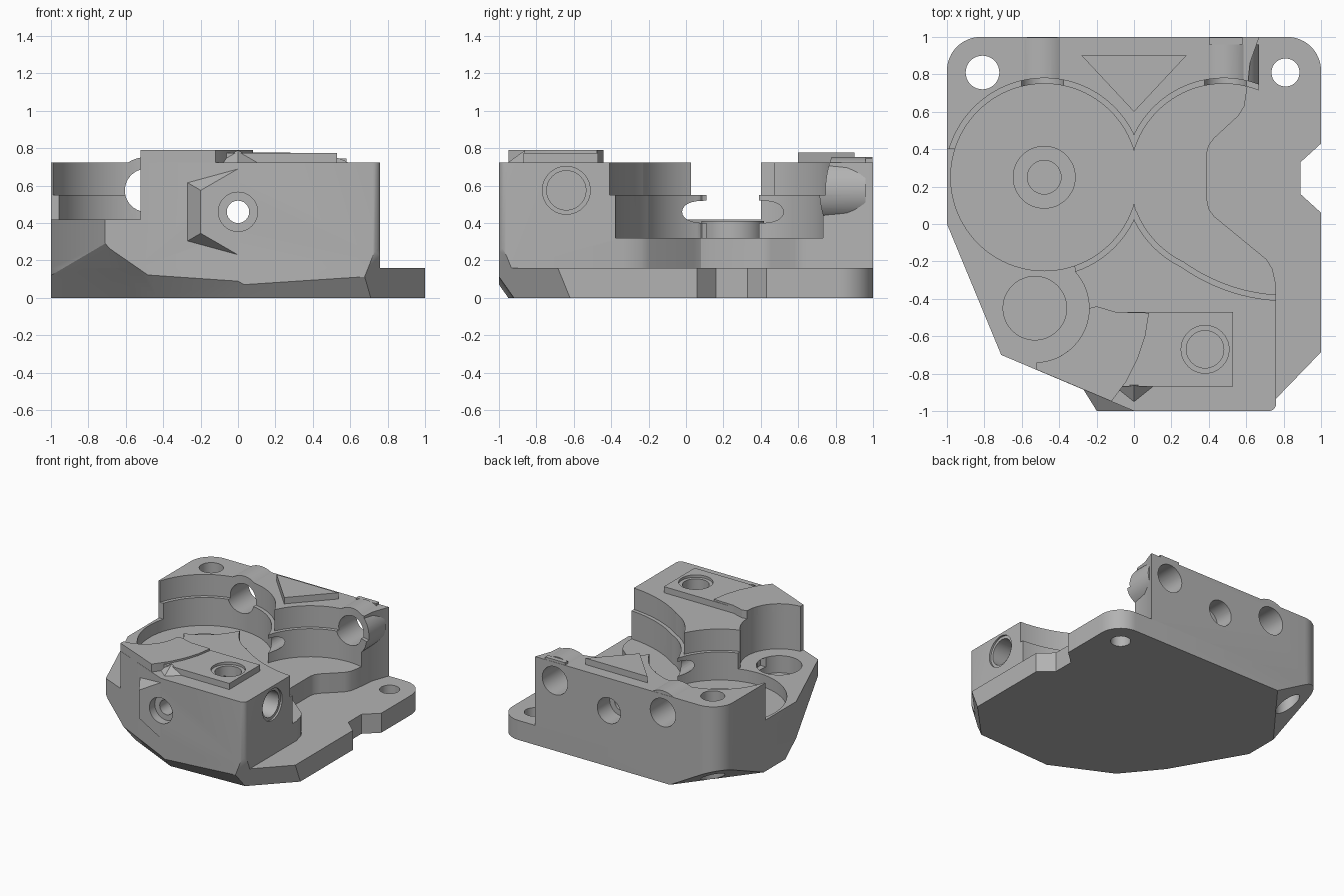
import bpy, bmesh, math
from math import sin, cos, radians, pi
from mathutils import Vector, Matrix

if "Cube" in bpy.data.objects:
    bpy.data.objects.remove(bpy.data.objects["Cube"])

grey = bpy.data.materials.new("machined_grey")
grey.use_nodes = True
grey.diffuse_color = (0.45, 0.45, 0.45, 1)
grey.node_tree.nodes["Principled BSDF"].inputs["Base Color"].default_value = (0.45, 0.45, 0.45, 1)


def finish(name, bm):
    bmesh.ops.recalc_face_normals(bm, faces=bm.faces)
    mesh = bpy.data.meshes.new(name)
    bm.to_mesh(mesh)
    bm.free()
    mesh.materials.append(grey)
    ob = bpy.data.objects.new(name, mesh)
    bpy.context.scene.collection.objects.link(ob)
    return ob


def arc(cx, cy, r, a0, a1, n=12):
    return [(cx + r * cos(radians(a0 + (a1 - a0) * i / n)),
             cy + r * sin(radians(a0 + (a1 - a0) * i / n))) for i in range(n + 1)]


def prism(name, pts, z0, z1, planes=()):
    """Extrude an outline upward, then trim it with (point, normal) planes."""
    bm = bmesh.new()
    face = bm.faces.new([bm.verts.new((x, y, z0)) for x, y in pts])
    new = bmesh.ops.extrude_face_region(bm, geom=[face])["geom"]
    bmesh.ops.translate(bm, vec=(0, 0, z1 - z0),
                        verts=[g for g in new if isinstance(g, bmesh.types.BMVert)])
    bmesh.ops.recalc_face_normals(bm, faces=bm.faces)
    for co, no in planes:
        bmesh.ops.bisect_plane(bm, geom=bm.verts[:] + bm.edges[:] + bm.faces[:],
                               plane_co=co, plane_no=no, clear_outer=True)
        rim = [e for e in bm.edges if e.is_boundary]
        if rim:
            bmesh.ops.holes_fill(bm, edges=rim, sides=0)
    return finish(name, bm)


def rod(name, axis, start, end, at, r, r2=None, sides=48):
    """Cylinder or cone along an axis; 'at' holds the other two coordinates."""
    bm = bmesh.new()
    bmesh.ops.create_cone(bm, cap_ends=True, segments=sides, radius1=r,
                          radius2=r if r2 is None else r2, depth=abs(end - start))
    rot = Matrix.Identity(4)
    sign = 1 if end > start else -1
    if axis == "x":
        rot = Matrix.Rotation(sign * pi / 2, 4, "Y")
    elif axis == "y":
        rot = Matrix.Rotation(-sign * pi / 2, 4, "X")
    elif sign < 0:
        rot = Matrix.Rotation(pi, 4, "X")
    centre = list(at)
    centre.insert("xyz".index(axis), (start + end) / 2)
    bmesh.ops.transform(bm, matrix=Matrix.Translation(centre) @ rot, verts=bm.verts)
    return finish(name, bm)


# Sloping underside trims: two points on the bottom edge and one on the wall
def trim(a, b, c):
    a, b, c = Vector(a), Vector(b), Vector(c)
    n = (b - a).cross(c - a).normalized()
    return a, (n if n.z < 0 else -n)


trims = [
    trim((-.555, 1, 0), (-1, .42, 0), (-.95, .95, .2)),
    trim((-1, .14, 0), (-.67, -.43, 0), (-1, 0, .12)),
    trim((-.67, -.43, 0), (-.43, -.72, 0), (-.71, -.7, .28)),
    trim((-.43, -.72, 0), (.05, -.95, 0), (-.47, -.8, .12)),
    trim((.05, -.95, 0), (.71, -.92, 0), (.4, -1, .095)),
    trim((.71, -.92, 0), (1, -.62, 0), (.76, -.97, .25)),
]

left_side = arc(-.82, .82, .18, 90, 180) + [(-1, 0), (-.71, -.7), (0, -1)]

# Base plate with the notched right edge
base = prism("base_plate", left_side + [(.76, -1), (1, -.76), (1, .06), (.89, .16),
             (.89, .33), (1, .43)] + arc(.82, .82, .18, 0, 90), 0, .16, trims)

# Main housing block
block = prism("main_block", left_side + arc(.72, -.96, .04, -90, 0, 5) + [
    (.76, -.33), (.74, -.24), (.71, -.19), (.43, .04), (.4, .08), (.39, .13), (.39, .38),
    (.4, .42), (.43, .46), (.56, .58), (.59, .63), (.61, .76), (.62, .86), (.67, 1)],
    .16, .725, trims)

# Raised pads on the top face
curved_pad = prism("curved_pad", arc(-.53, -.45, .29, 0, -90) + [(-.53, -.775), (-.12, -.948),
                   (-.04, -.84), (.02, -.72), (.06, -.6), (.08, -.475), (-.1, -.47),
                   (-.2, -.44)], .72, .79)
square_pad = prism("square_pad", [(-.1, -.47), (.53, -.47), (.53, -.87), (-.1, -.87)], .72, .775)
triangle_pad = prism("triangle_pad", [(-.28, .9), (.28, .9), (0, .6)], .72, .777)

# Bosses around the cross drillings
left_boss = rod("left_boss", "y", .6, .998, (-.49, .575), .178)
right_boss = rod("right_boss", "y", .6, .96, (.49, .575), .178)
right_rib = prism("right_boss_rib", [(.4, .96), (.4, .998), (.58, .998), (.58, .96)], .7, .745)
front_boss = rod("front_boss", "y", -.86, -.999, (0, .46), .33, .23, sides=6)
bodies = [base, block, curved_pad, square_pad, triangle_pad,
          left_boss, right_boss, right_rib, front_boss]

# Twin-circle cavity: floor level, then a wider step above
cutters = []
for z, grow in ((.32, 0), (.55, .03)):
    for x in (-.48, .48):
        cutters.append(rod("cavity_cutter", "z", z, 1, (x, .25), .5 + grow, sides=96))
    sweep = arc(.82, .57, .95 + grow, 211, 268, 24)
    cutters.append(prism("cavity_sweep_cutter", sweep + [(1.1, -.38 - grow), (1.1, .25), (.1, .25)],
                         z, 1))

# Low front-left shelf with a round and slotted recess
cutters.append(prism("shelf_cutter", [(-1.2, .4), (-.5, .4), (-.32, -.2)]
                     + arc(-.53, -.45, .29, 42, -88, 24) + [(-.53, -1), (-1.2, -1)], .42, 1))
cutters.append(rod("recess_cutter", "z", .28, .6, (-.53, -.45), .17))
cutters.append(prism("slot_cutter", [(-.75, -.51), (-.32, -.51), (-.32, -.4), (-.75, -.4)], .34, .419))

# Drillings: axis, start, end, position, radius, sides
for axis, a, b, at, r, n in (
        ("z", -.1, 1, (-.81, .81), .09, 40), ("z", -.1, 1, (.81, .81), .075, 40),
        ("y", .5, 1.1, (-.49, .575), .115, 40), ("y", .5, 1.1, (.49, .575), .115, 40),
        ("y", -1.1, 1.1, (0, .46), .06, 24), ("y", .84, 1.1, (0, .46), .105, 40),
        ("y", -.93, -1.1, (0, .46), .105, 40),
        ("x", .25, 1, (-.64, .575), .105, 40), ("x", .745, 1, (-.64, .575), .128, 40),
        ("z", .45, 1, (.38, -.67), .1, 40), ("z", .755, 1, (.38, -.67), .128, 40),
        ("z", .22, .6, (-.48, .25), .09, 40)):
    cutters.append(rod("drill_cutter", axis, a, b, at, r, sides=n))


def bounds(ob):
    cols = list(zip(*[v.co for v in ob.data.vertices]))
    return [(min(c), max(c)) for c in cols]


# Cut every body with the cutters that reach it, then drop the cutters
for ob in bodies:
    box = bounds(ob)
    for c in cutters:
        c.hide_render = True
        if all(p[0] < q[1] and q[0] < p[1] for p, q in zip(box, bounds(c))):
            mod = ob.modifiers.new("cut", "BOOLEAN")
            mod.operation, mod.solver, mod.object = "DIFFERENCE", "EXACT", c
    graph = bpy.context.evaluated_depsgraph_get()
    result = bpy.data.meshes.new_from_object(ob.evaluated_get(graph))
    ob.modifiers.clear()
    ob.data = result
for c in cutters:
    bpy.data.objects.remove(c)

# Raised ring on the cavity floor
ring = rod("pivot_ring", "z", .315, .41, (-.48, .25), .168)
hole = rod("ring_cutter", "z", .2, .6, (-.48, .25), .09, sides=40)
mod = ring.modifiers.new("cut", "BOOLEAN")
mod.operation, mod.solver, mod.object = "DIFFERENCE", "EXACT", hole
ring.data = bpy.data.meshes.new_from_object(
    ring.evaluated_get(bpy.context.evaluated_depsgraph_get()))
ring.modifiers.clear()
bpy.data.objects.remove(hole)
bodies.append(ring)

# Smooth the round walls, keep edges sharp
bpy.ops.object.select_all(action="DESELECT")
for ob in bodies:
    ob.select_set(True)
bpy.context.view_layer.objects.active = block
bpy.ops.object.shade_smooth_by_angle(angle=radians(25))
